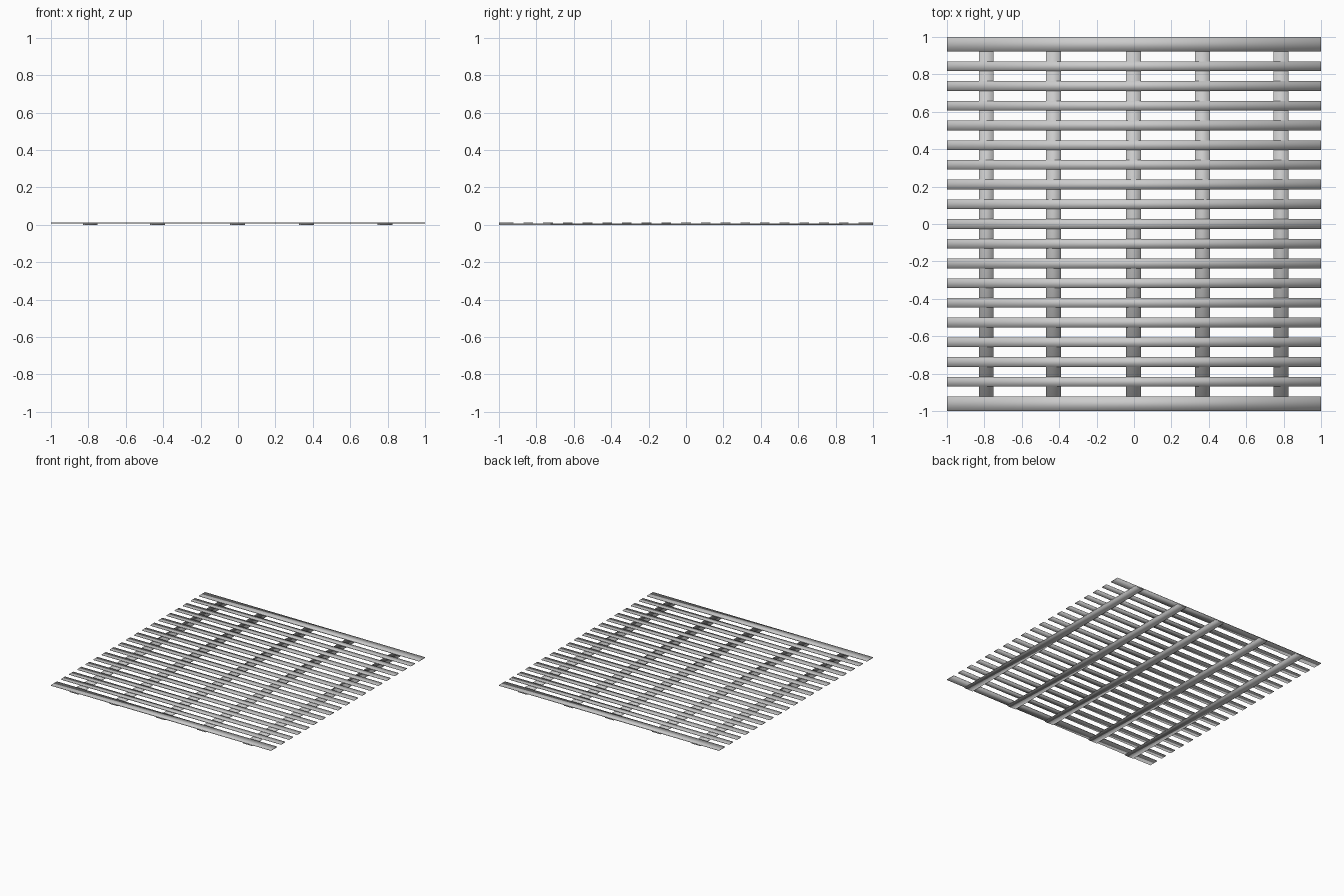
import bpy

if "Cube" in bpy.data.objects:
    bpy.data.objects.remove(bpy.data.objects["Cube"])

T = 0.006  # board thickness


def board(name, x, y, z, sx, sy):
    # thin smooth-shaded plank with its underside at z
    bpy.ops.mesh.primitive_cube_add(size=1, location=(x, y, z + T / 2))
    ob = bpy.context.object
    ob.name = name
    ob.scale = (sx, sy, T)
    bpy.ops.object.transform_apply(location=False, rotation=False, scale=True)
    bpy.ops.object.shade_smooth()
    return ob


# lengthwise battens underneath
for i, x in enumerate((-0.79, -0.43, -0.003, 0.367, 0.787)):
    board(f"batten_{i + 1}", x, 0, 0, 0.08, 2.0)

# narrow cross slats on top
for i in range(17):
    board(f"slat_{i + 1}", 0, (i - 8) * 0.1054, T, 2.0, 0.052)

# wide end slats
for name, s in (("front_end_slat", -1), ("back_end_slat", 1)):
    board(name, 0, s * 0.961, T, 2.0, 0.078)
